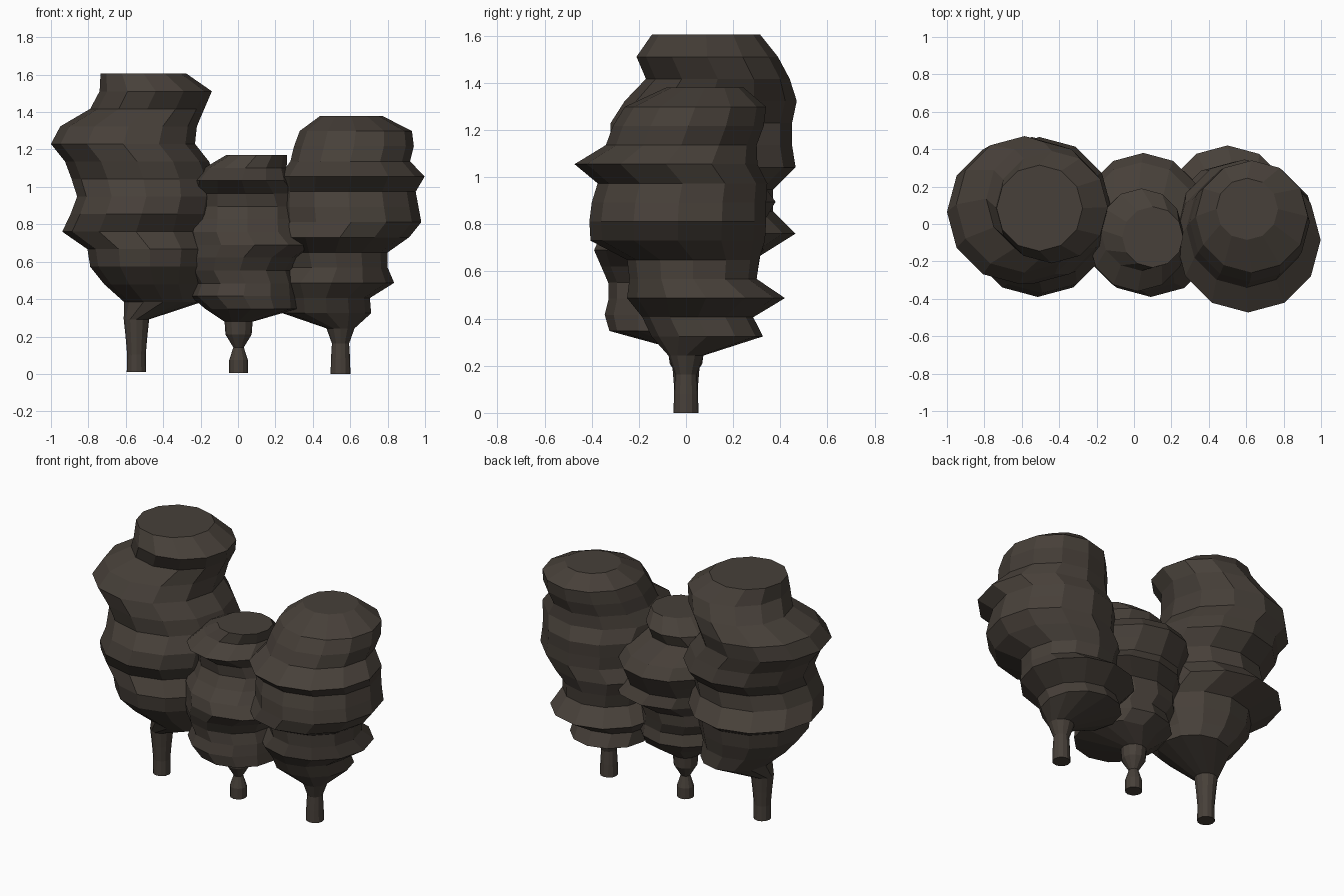
import bpy, bmesh, math

bark = bpy.data.materials.new("dark_brown")
bark.diffuse_color = (0.063, 0.051, 0.041, 1)
SIDES = 12

def tree(name, z0, height, base_x, trunk, crown):
    """Loft of evenly spaced 12-sided rings: trunk radii, then crown (x, y, radius)."""
    rings = [(base_x, 0, r) for r in trunk] + crown
    step = height / (len(rings) - 1)
    bm = bmesh.new()
    loops = []
    for k, (x, y, r) in enumerate(rings):
        loops.append([bm.verts.new((x + r * math.cos(2 * math.pi * i / SIDES),
                                    y + r * math.sin(2 * math.pi * i / SIDES),
                                    z0 + k * step)) for i in range(SIDES)])
    for a, b in zip(loops, loops[1:]):
        for i in range(SIDES):
            j = (i + 1) % SIDES
            bm.faces.new((a[i], a[j], b[j], b[i]))
    bm.faces.new(loops[0][::-1])
    bm.faces.new(loops[-1])
    me = bpy.data.meshes.new(name)
    bm.to_mesh(me)
    bm.free()
    me.materials.append(bark)
    bpy.context.collection.objects.link(bpy.data.objects.new(name, me))

# Tall tree on the left
tree("tall_tree", 0.01, 1.595, -0.543, [.052, .05, .058, .068], [
    (-.40, .06, .21), (-.45, .01, .265), (-.47, -.02, .32), (-.47, -.02, .335),
    (-.545, .07, .395), (-.515, -.01, .38), (-.49, .0, .37), (-.505, .08, .385),
    (-.54, .065, .385), (-.615, .065, .385), (-.585, .105, .365),
    (-.485, .135, .305), (-.44, .09, .30), (-.505, .085, .23)])

# Short tree in the middle
tree("short_tree", 0.005, 1.165, 0.003, [.05, .05, .028, .07, .075], [
    (.07, -.08, .245), (.03, -.06, .285), (.04, -.06, .268), (.01, -.05, .28),
    (.03, -.06, .30), (.09, -.03, .36), (.05, -.03, .33), (.05, .02, .32),
    (.05, .06, .32), (.04, .03, .30), (.02, -.10, .26), (.04, -.03, .22),
    (.10, -.07, .163)])

# Medium tree on the right
tree("medium_tree", 0.0, 1.38, 0.548, [.053, .051, .046, .075], [
    (.475, .09, .237), (.47, .05, .235), (.50, .085, .335), (.53, .03, .27),
    (.52, .03, .28), (.545, -.035, .37), (.605, -.035, .375), (.595, -.03, .37),
    (.59, -.015, .36), (.61, -.085, .388), (.60, -.02, .32), (.62, .01, .32),
    (.63, .04, .30), (.605, .08, .165)])
